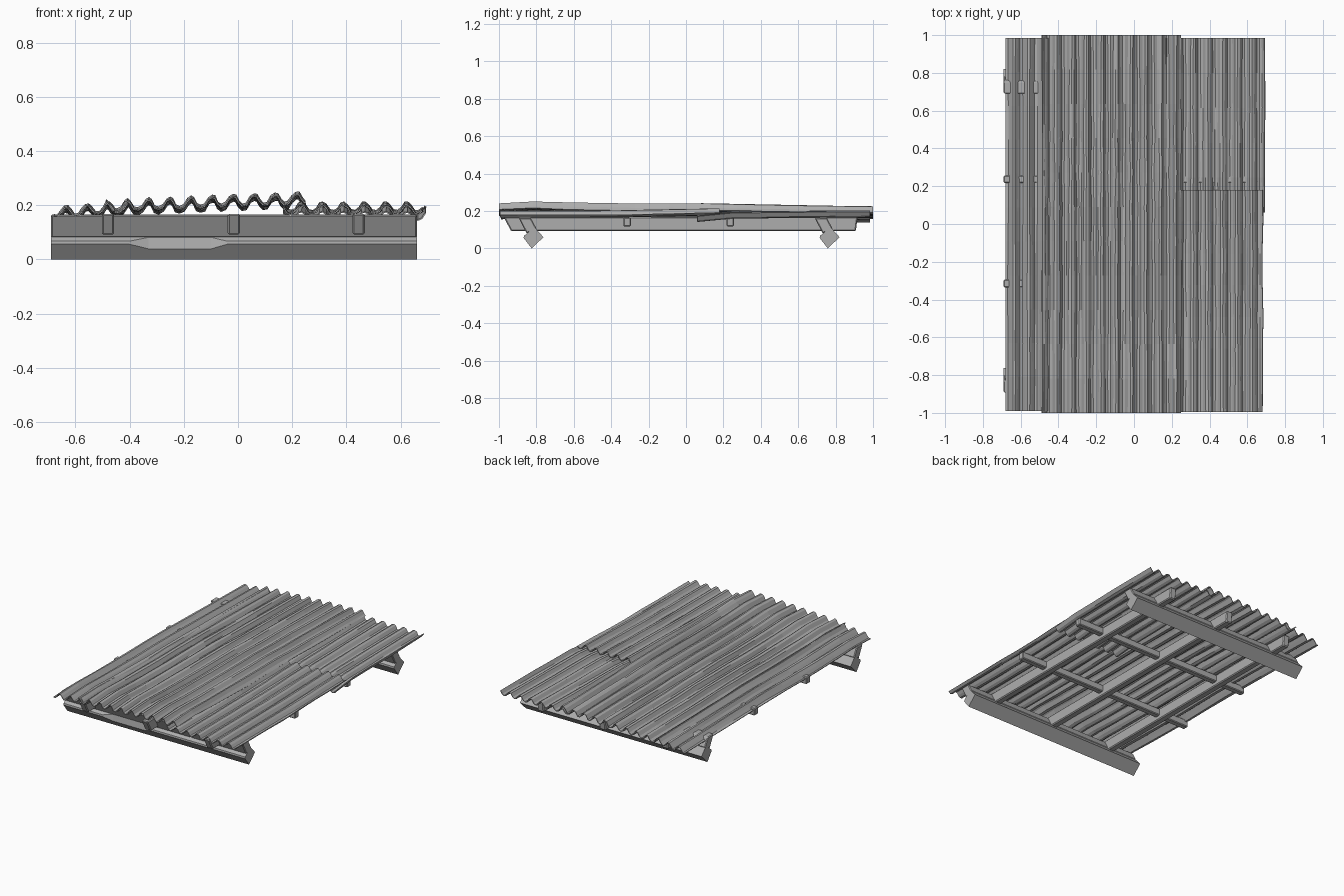
import bpy, bmesh, math, random

random.seed(4)
if "Cube" in bpy.data.objects:
    bpy.data.objects.remove(bpy.data.objects["Cube"], do_unlink=True)

grey = bpy.data.materials.new("weathered grey")
grey.use_nodes = True
GREY = (0.42, 0.42, 0.42, 1)
grey.diffuse_color = GREY
bsdf = grey.node_tree.nodes["Principled BSDF"]
bsdf.inputs["Base Color"].default_value = GREY
bsdf.inputs["Roughness"].default_value = 0.8


def finish(name, bm):
    mesh = bpy.data.meshes.new(name)
    bm.to_mesh(mesh)
    bm.free()
    mesh.materials.append(grey)
    obj = bpy.data.objects.new(name, mesh)
    bpy.context.collection.objects.link(obj)
    return obj


def loft(name, sections):
    """Skin a row of equal cross-sections and cap both ends."""
    bm = bmesh.new()
    rings = [[bm.verts.new(p) for p in s] for s in sections]
    n = len(rings[0])
    for a, b in zip(rings, rings[1:]):
        for i in range(n):
            j = (i + 1) % n
            bm.faces.new((a[i], a[j], b[j], b[i]))
    bm.faces.new(rings[0])
    bm.faces.new(rings[-1])
    bmesh.ops.recalc_face_normals(bm, faces=bm.faces)
    return finish(name, bm)


def bevel(obj, width):
    mod = obj.modifiers.new("worn edges", "BEVEL")
    mod.width = width
    mod.segments = 1


def lerp_table(table, t):
    """Read a height from a short list of (position, height) pairs."""
    if t <= table[0][0]:
        return table[0][1]
    for (a, u), (b, v) in zip(table, table[1:]):
        if t <= b:
            return u + (v - u) * (t - a) / (b - a)
    return table[-1][1]


X0, X1 = -0.69, 0.66

# Diamond-set end beams with a chipped front edge, and leaning planks above
FRONT, TOP, BACK, LOW = (-0.873, 0.062), (-0.81, 0.113), (-0.762, 0.06), (-0.825, 0.0)
PLANK = [(-0.895, 0.163), (-0.83, 0.163), (-0.798, 0.104), (-0.852, 0.08)]


def toward(p, q, f):
    return (p[0] + (q[0] - p[0]) * f, p[1] + (q[1] - p[1]) * f)


for label, shift in (("front", 0.0), ("back", 1.583)):
    sections = []
    for x in (X0, -0.4, -0.33, -0.2, -0.1, -0.04, X1):
        chip = 0.38 if -0.35 < x < -0.08 and label == "front" else 0.1
        ring = [toward(FRONT, LOW, chip), toward(FRONT, TOP, chip),
                toward(TOP, FRONT, 0.08), toward(TOP, BACK, 0.08), BACK, LOW]
        sections.append([(x, y + shift, z) for y, z in ring])
    loft(label + "_beam", sections)
    plank = loft(label + "_plank", [[(x, y + shift, z) for y, z in PLANK] for x in (X0, X1)])
    bevel(plank, 0.005)

# Rafters running front to back, with slanted front ends
for label, x in (("right", -0.48), ("middle", -0.015), ("left", 0.445)):
    side = [(-0.975, 0.168), (-0.935, 0.092), (0.908, 0.092), (0.918, 0.168)]
    rafter = loft(label + "_rafter", [[(x + d, y, z) for y, z in side] for d in (-0.023, 0.023)])
    bevel(rafter, 0.006)

# Cross battens
for label, y in (("front", -0.315), ("back", 0.237)):
    ring = [(y - 0.02, 0.118), (y + 0.02, 0.118), (y + 0.02, 0.166), (y - 0.02, 0.166)]
    batten = loft(label + "_batten", [[(x, b, z) for b, z in ring] for x in (X0, X1)])
    bevel(batten, 0.005)

# Corrugated sheets
PERIOD = 0.078


def sheet(name, x0, x1, y0, y1, peak, amp, height, wobble):
    """Flat-topped waves across x, lifted by height(x, y)."""
    bm = bmesh.new()
    step = PERIOD / 6
    cols = round((x1 - x0) / step)
    rows = max(4, round((y1 - y0) / 0.18))
    kinks = [random.uniform(-wobble, wobble) for _ in range(cols + 1)]
    grid = []
    for r in range(rows + 1):
        y = y0 + (y1 - y0) * r / rows
        drift = random.uniform(-0.003, 0.003)
        row = []
        for c in range(cols + 1):
            x = x0 + (x1 - x0) * c / cols
            wave = math.cos(2 * math.pi * (x - peak) / PERIOD)
            wave = max(-0.85, min(0.85, wave * 1.1))
            z = height(x, y) + amp * wave
            z += kinks[c] * math.cos(3 * y + c) + random.uniform(-wobble, wobble) * 0.3
            row.append(bm.verts.new((x + drift * math.sin(c), y, z)))
        grid.append(row)
    for a, b in zip(grid, grid[1:]):
        for c in range(cols):
            bm.faces.new((a[c], a[c + 1], b[c + 1], b[c]))
    obj = finish(name, bm)
    mod = obj.modifiers.new("thickness", "SOLIDIFY")
    mod.thickness = 0.005
    return obj


ACROSS = [(-0.68, 0.185), (-0.4, 0.205), (0.0, 0.222), (0.25, 0.23)]
ALONG = [(-1, -0.006), (-0.92, 0.006), (-0.6, -0.004), (-0.2, -0.008),
         (0, -0.004), (0.4, -0.012), (1, -0.022)]


def main_height(x, y):
    return lerp_table(ACROSS, x) + lerp_table(ALONG, y)


def back_height(x, y):
    return lerp_table([(0.06, 0.162), (0.25, 0.18), (1, 0.188)], y)


def front_height(x, y):
    return lerp_table([(-1, 0.185), (-0.4, 0.186), (0.18, 0.198)], y)


sheet("right_sheet", -0.68, -0.41, -0.99, 0.985, -0.635, 0.019,
      lambda x, y: main_height(x, y) - 0.006, 0.003)
sheet("middle_sheet", -0.485, 0.25, -1.0, 1.0, 0.215, 0.021, main_height, 0.003)
sheet("back_left_sheet", 0.17, 0.69, 0.06, 0.985, 0.39, 0.018, back_height, 0.002)
sheet("front_left_sheet", 0.17, 0.68, -0.995, 0.18, 0.39, 0.018, front_height, 0.002)
